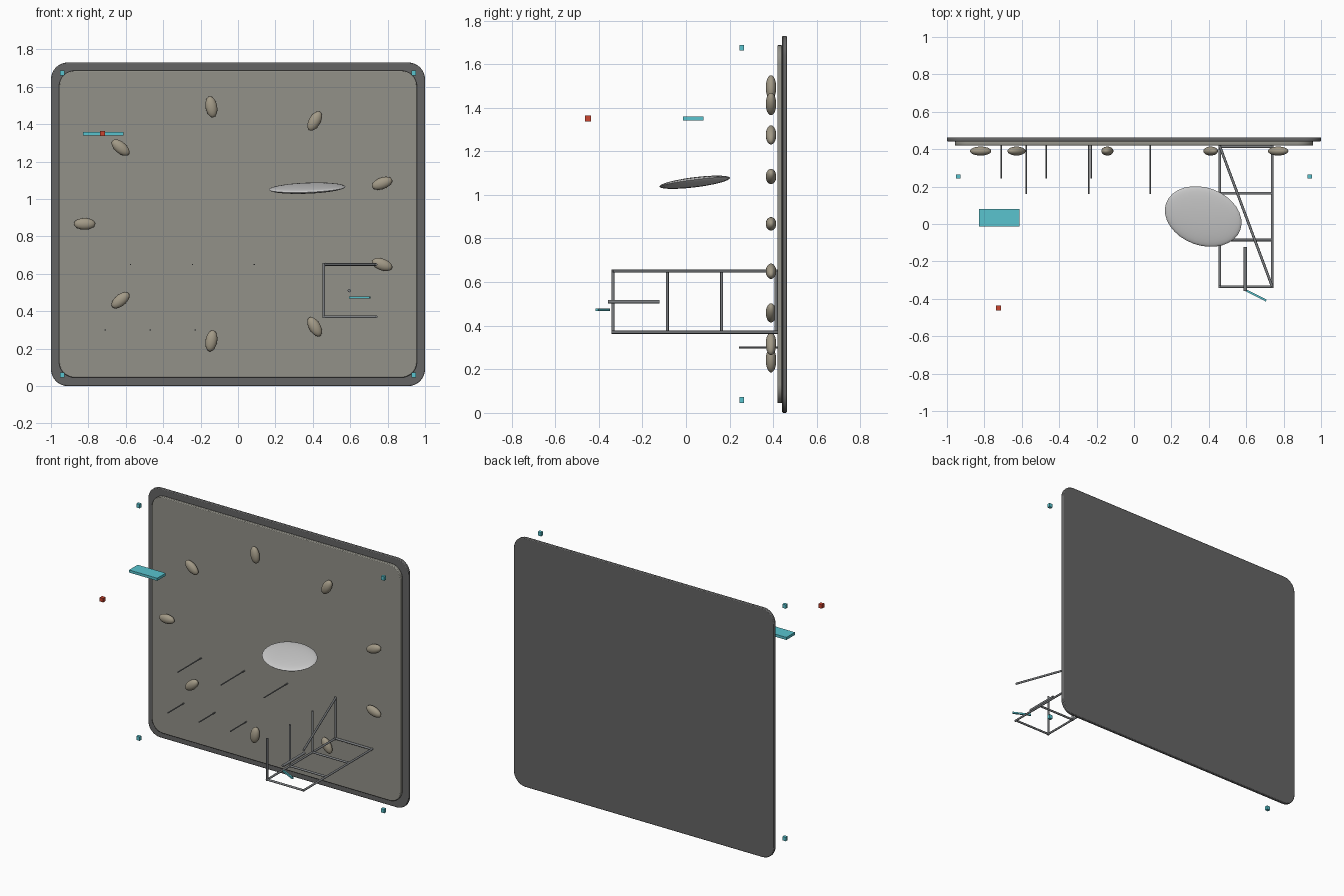
import bpy, bmesh, math
from mathutils import Vector, Matrix, Quaternion

if "Cube" in bpy.data.objects:
    bpy.data.objects.remove(bpy.data.objects["Cube"])


def material(name, rgb):
    m = bpy.data.materials.new(name)
    m.diffuse_color = (*rgb, 1)
    m.use_nodes = True
    m.node_tree.nodes["Principled BSDF"].inputs["Base Color"].default_value = m.diffuse_color
    return m


DARK = material("dark_grey", (0.13, 0.13, 0.13))
PANEL = material("warm_grey", (0.29, 0.285, 0.25))
STEEL = material("steel", (0.2, 0.21, 0.22))
STONE = material("stone", (0.36, 0.32, 0.24))
PALE = material("pale_grey", (0.6, 0.6, 0.6))
CYAN = material("cyan", (0.1, 0.55, 0.62))
RED = material("red", (0.6, 0.06, 0.03))


def finish(name, bm, mat, matrix=Matrix(), smooth=None):
    bmesh.ops.recalc_face_normals(bm, faces=bm.faces[:])
    me = bpy.data.meshes.new(name)
    bm.to_mesh(me)
    bm.free()
    ob = bpy.data.objects.new(name, me)
    bpy.context.collection.objects.link(ob)
    ob.matrix_world = matrix
    me.materials.append(mat)
    if smooth:
        bpy.ops.object.select_all(action='DESELECT')
        ob.select_set(True)
        bpy.context.view_layer.objects.active = ob
        bpy.ops.object.shade_smooth_by_angle(angle=math.radians(smooth))
    return ob


def rounded_panel(name, half_x, z0, z1, y0, y1, radius, mat):
    bm = bmesh.new()
    pts = []
    corners = [(half_x, z1, 0), (-half_x, z1, 90), (-half_x, z0, 180), (half_x, z0, 270)]
    for x, z, start in corners:
        cx = x - math.copysign(radius, x)
        cz = z - radius if z == z1 else z + radius
        for i in range(9):
            a = math.radians(start + i * 90 / 8)
            pts.append((cx + radius * math.cos(a), y0, cz + radius * math.sin(a)))
    face = bm.faces.new([bm.verts.new(p) for p in pts])
    ext = bmesh.ops.extrude_face_region(bm, geom=[face])
    moved = [v for v in ext['geom'] if isinstance(v, bmesh.types.BMVert)]
    bmesh.ops.translate(bm, verts=moved, vec=(0, y1 - y0, 0))
    ob = finish(name, bm, mat, smooth=30)
    bev = ob.modifiers.new("soft_edge", 'BEVEL')
    bev.width = 0.005
    bev.segments = 2
    return ob


def box(name, centre, size, mat, turn=0):
    bm = bmesh.new()
    bmesh.ops.create_cube(bm, size=1)
    bmesh.ops.scale(bm, vec=size, verts=bm.verts[:])
    return finish(name, bm, mat,
                  Matrix.Translation(centre) @ Matrix.Rotation(math.radians(turn), 4, 'Z'))


def rod(name, a, b, radius, mat):
    a, b = Vector(a), Vector(b)
    bm = bmesh.new()
    bmesh.ops.create_cone(bm, cap_ends=True, segments=12, radius1=radius, radius2=radius,
                          depth=(b - a).length)
    rot = (b - a).to_track_quat('Z', 'Y').to_matrix().to_4x4()
    return finish(name, bm, mat, Matrix.Translation((a + b) / 2) @ rot, 40)


def ellipsoid(name, centre, radii, rot, mat):
    bm = bmesh.new()
    bmesh.ops.create_uvsphere(bm, u_segments=32, v_segments=16, radius=1)
    bmesh.ops.scale(bm, vec=radii, verts=bm.verts[:])
    return finish(name, bm, mat, Matrix.Translation(centre) @ rot, 60)


# Wall panel: dark backing with a lighter inset
rounded_panel("back_panel", 1.0, 0.0, 1.73, 0.441, 0.463, 0.09, DARK)
rounded_panel("front_panel", 0.957, 0.045, 1.687, 0.419, 0.442, 0.085, PANEL)

# Ring of radial pebbles
for i in range(9):
    a = math.radians(180 - 40 * i)
    ellipsoid("ring_pebble", (0.82 * math.cos(a), 0.39, 0.867 + 0.635 * math.sin(a)),
              (0.057, 0.024, 0.031), Matrix.Rotation(-a, 4, 'Y'), STONE)

# Tilted floating disc
tilt = Vector((0, 0, 1)).rotation_difference(Vector((-0.06, -0.138, 1)))
ellipsoid("floating_disc", (0.37, 0.04, 1.058), (0.211, 0.156, 0.02),
          tilt.to_matrix().to_4x4() @ Matrix.Rotation(math.radians(-20), 4, 'Z'), PALE)

# Two rows of pegs
for x in (-0.575, -0.243, 0.087):
    rod("upper_peg", (x, 0.16, 0.65), (x, 0.422, 0.65), 0.004, STEEL)
for x in (-0.709, -0.469, -0.229):
    rod("lower_peg", (x, 0.243, 0.30), (x, 0.422, 0.30), 0.004, STEEL)

# Rod frame: base ladder, posts on one side, diagonal on top
XL, XR, ZL, ZH, YF, YB, R = 0.459, 0.739, 0.37, 0.65, -0.335, 0.415, 0.007
for x in (XL, XR):
    rod("frame_rail", (x, YF - R, ZL), (x, YB + R, ZL), R, STEEL)
for i in range(4):
    y = YF + i * (YB - YF - 0.002) / 3
    rod("frame_rung", (XL, y, ZL), (XR, y, ZL), R, STEEL)
    rod("frame_post", (XL, y, ZL - R), (XL, y, ZH + R), R, STEEL)
rod("frame_diagonal", (XL, YB, ZH), (XR, YF, ZH), R, STEEL)

# Handle and its small lever
rod("handle_bar", (0.595, -0.358, 0.51), (0.595, -0.122, 0.51), 0.009, STEEL)
box("lever", (0.651, -0.381, 0.474), (0.125, 0.011, 0.011), CYAN, -27)

# Shelf, indicator and corner markers
box("floating_shelf", (-0.72, 0.034, 1.35), (0.216, 0.094, 0.018), CYAN)
box("indicator_cube", (-0.725, -0.45, 1.35), (0.027, 0.027, 0.027), RED)
for x in (-0.94, 0.94):
    for z in (0.06, 1.675):
        box("corner_marker", (x, 0.255, z), (0.025, 0.021, 0.027), CYAN)
